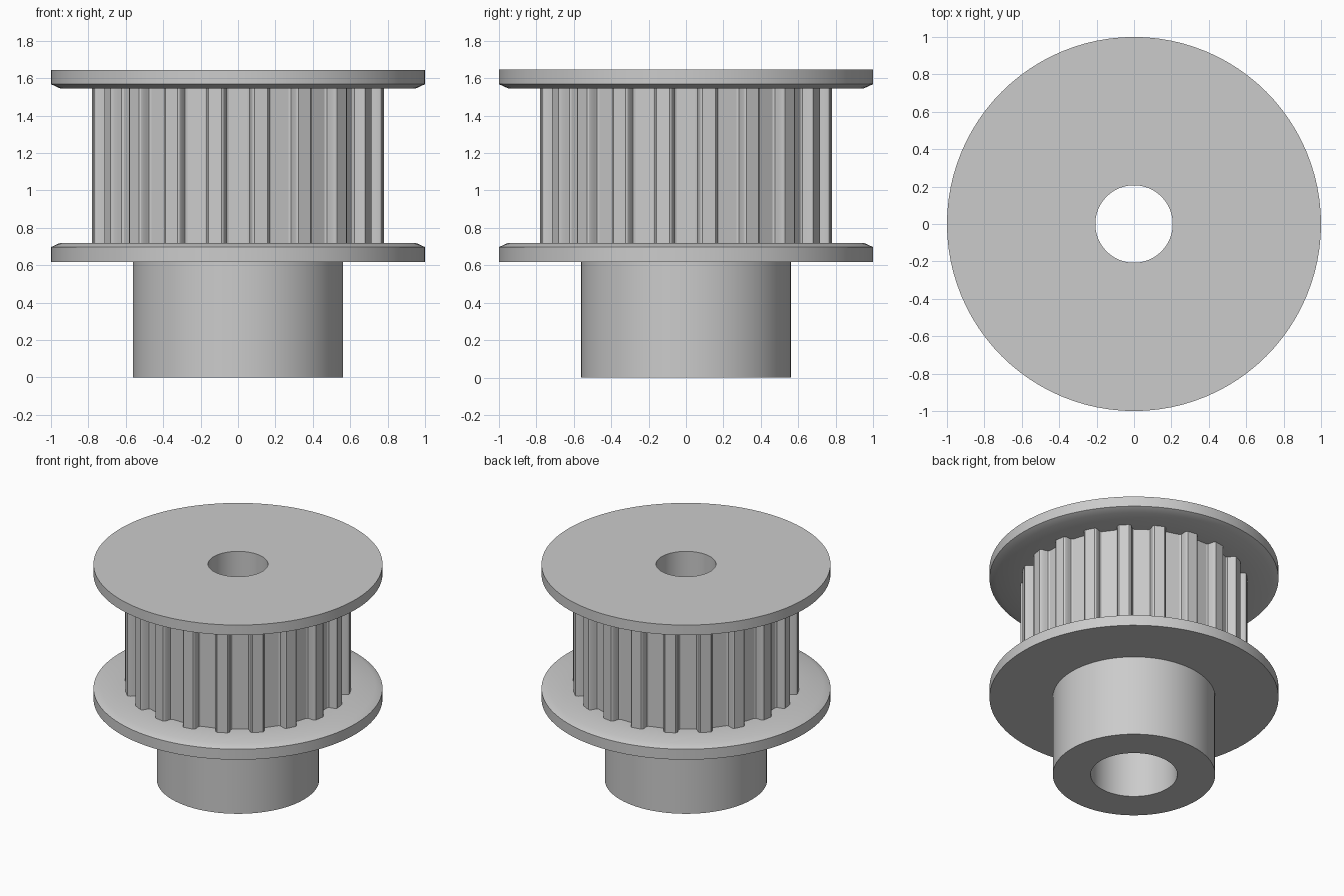
import bpy, bmesh, math

cube = bpy.data.objects.get("Cube")
if cube:
    bpy.data.objects.remove(cube, do_unlink=True)

SEGMENTS = 96
TEETH = 20

grey = bpy.data.materials.new("plain grey")
grey.use_nodes = True
colour = (0.6, 0.6, 0.6, 1.0)
grey.diffuse_color = colour
grey.node_tree.nodes["Principled BSDF"].inputs["Base Color"].default_value = colour


def polar(r, angle, z):
    return (r * math.cos(angle), r * math.sin(angle), z)


def build(name, loops):
    """Skin a closed series of closed vertex loops into a ring-shaped solid."""
    bm = bmesh.new()
    rings = [[bm.verts.new(co) for co in loop] for loop in loops]
    for a, b in zip(rings, rings[1:] + rings[:1]):
        n = len(a)
        for i in range(n):
            j = (i + 1) % n
            bm.faces.new((a[i], a[j], b[j], b[i]))
    bmesh.ops.recalc_face_normals(bm, faces=bm.faces)
    mesh = bpy.data.meshes.new(name)
    bm.to_mesh(mesh)
    bm.free()
    mesh.materials.append(grey)
    obj = bpy.data.objects.new(name, mesh)
    bpy.context.collection.objects.link(obj)
    bpy.ops.object.select_all(action='DESELECT')
    obj.select_set(True)
    bpy.context.view_layer.objects.active = obj
    bpy.ops.object.shade_smooth_by_angle(angle=math.radians(30))
    return obj


# Body: hub, two chamfered flanges, core and stepped bore, as (radius, height)
profile = [
    (0.30, 0.0), (0.562, 0.0), (0.562, 0.617),                # hub
    (1.0, 0.617), (1.0, 0.697), (0.95, 0.72),                 # lower flange
    (0.70, 0.72), (0.70, 1.545),                              # core
    (0.95, 1.545), (1.0, 1.568), (1.0, 1.645),                # upper flange
    (0.207, 1.645), (0.207, 1.2), (0.30, 1.2),                # bore
]
build("pulley_body", [
    [polar(r, math.tau * i / SEGMENTS, z) for i in range(SEGMENTS)]
    for r, z in profile])

# Toothed rim: one rounded tooth as (degrees from its centre, radius), repeated
half_tooth = [(5.0, 0.72), (4.2, 0.728), (3.9, 0.745),
              (3.7, 0.768), (3.3, 0.779), (2.6, 0.785)]
tooth = [(-a, r) for a, r in half_tooth] + [(a, r) for a, r in reversed(half_tooth)]
pitch = 360 / TEETH
outline = [(math.radians((k + 0.5) * pitch + a), r)
           for k in range(TEETH) for a, r in tooth]
build("toothed_rim", [
    [polar(r if outer else 0.68, a, z) for a, r in outline]
    for outer, z in ((True, 0.71), (True, 1.555), (False, 1.555), (False, 0.71))])
